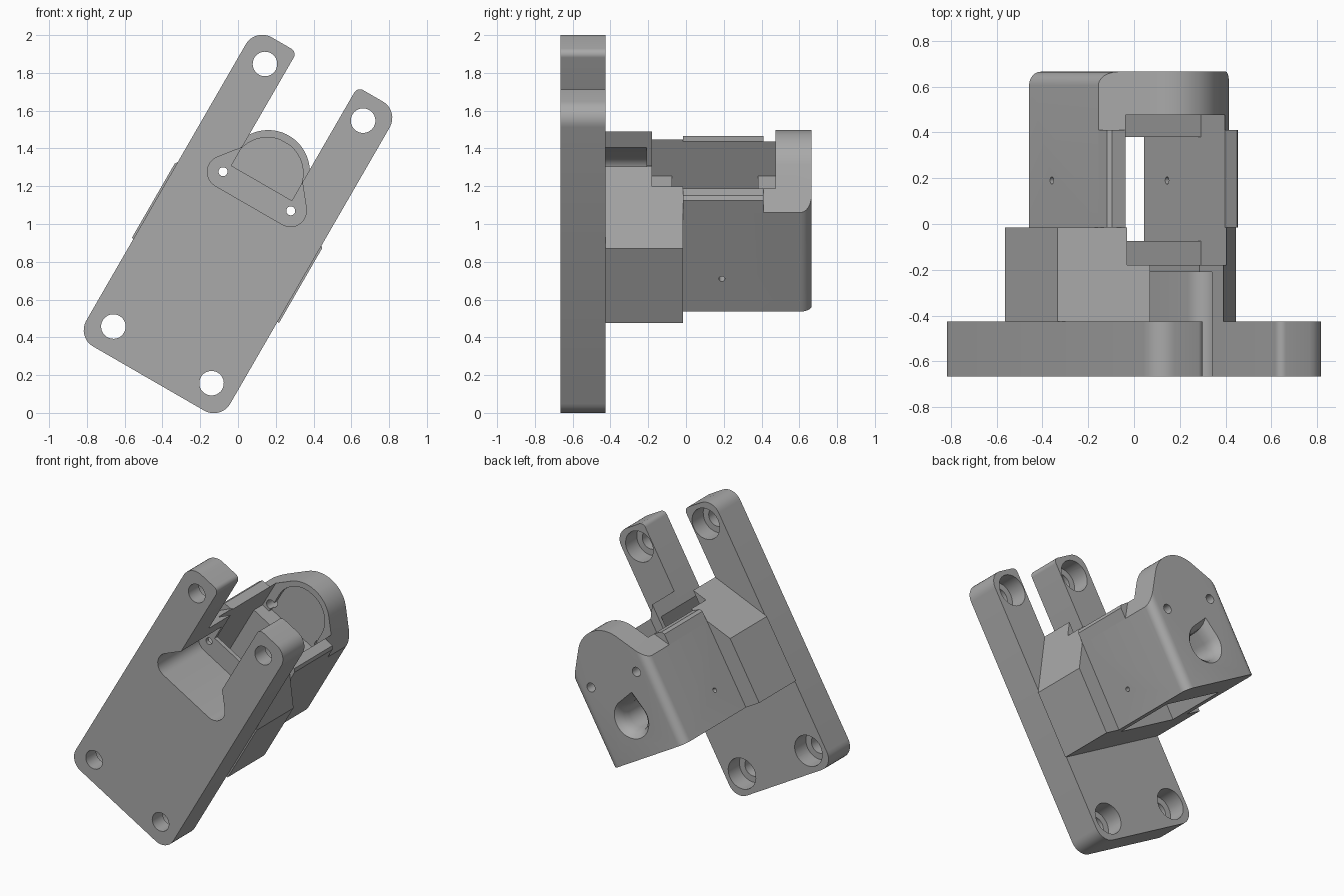
import bpy, bmesh
from math import sin, cos, pi, radians
from mathutils import Vector

if "Cube" in bpy.data.objects:
    bpy.data.objects.remove(bpy.data.objects["Cube"])

grey = bpy.data.materials.new("warm_grey_plastic")
grey.use_nodes = True
colour = (0.4, 0.4, 0.4, 1)
grey.diffuse_color = colour
grey.node_tree.nodes["Principled BSDF"].inputs["Base Color"].default_value = colour

TILT = radians(30)


def place(u, v, y):
    """Bracket frame (width u, length v, depth y) to the tilted world frame."""
    return Vector((cos(TILT) * u + sin(TILT) * v, y, 1 - sin(TILT) * u + cos(TILT) * v))


def rounded(points, steps=8):
    """Fillet each (u, v, radius) corner of a closed outline."""
    out = []
    for i, (u, v, r) in enumerate(points):
        p = Vector((u, v))
        if not r:
            out.append(p)
            continue
        a = (Vector(points[i - 1][:2]) - p).normalized()
        b = (Vector(points[(i + 1) % len(points)][:2]) - p).normalized()
        half = a.angle(b) / 2
        centre = p + (a + b).normalized() * (r / sin(half))
        start = p + a * (r / math_tan(half)) - centre
        end = p + b * (r / math_tan(half)) - centre
        sweep = start.angle_signed(end)
        for k in range(steps + 1):
            t = -sweep * k / steps
            out.append(centre + Vector((start.x * cos(t) - start.y * sin(t),
                                        start.x * sin(t) + start.y * cos(t))))
    return out


def math_tan(a):
    return sin(a) / cos(a)


def mirrored(half):
    """Complete a right-hand half outline across u = 0."""
    return half + [(-p[0],) + tuple(p[1:]) for p in reversed(half)]


def circle(u, v, r, n=32):
    return [(u + r * cos(2 * pi * k / n), v + r * sin(2 * pi * k / n)) for k in range(n)]


def loft(name, sections, side_bevel=0):
    """Skin equal-length outlines, each given as (y, outline)."""
    bm = bmesh.new()
    rings = [[bm.verts.new((p[0], p[1], y)) for p in pts] for y, pts in sections]
    bm.faces.new(rings[0])
    bm.faces.new(rings[-1])
    for a, b in zip(rings, rings[1:]):
        for i in range(len(a)):
            j = (i + 1) % len(a)
            bm.faces.new((a[i], a[j], b[j], b[i]))
    if side_bevel:
        wide = max(abs(v.co.x) for v in bm.verts)
        back = sections[-1][0]
        edges = [e for e in bm.edges if all(
            abs(v.co.z - back) < 1e-4 and abs(abs(v.co.x) - wide) < 1e-4 for v in e.verts)
            and e.verts[0].co.x * e.verts[1].co.x > 0]
        bmesh.ops.bevel(bm, geom=edges, offset=side_bevel, segments=6, profile=0.5,
                        affect='EDGES')
    for v in bm.verts:
        v.co = place(v.co.x, v.co.y, v.co.z)
    bmesh.ops.recalc_face_normals(bm, faces=bm.faces)
    mesh = bpy.data.meshes.new(name)
    bm.to_mesh(mesh)
    bm.free()
    mesh.materials.append(grey)
    ob = bpy.data.objects.new(name, mesh)
    bpy.context.collection.objects.link(ob)
    return ob


def prism(name, pts, y0, y1, **kw):
    return loft(name, [(y0, pts), (y1, pts)], **kw)


def box(name, u, v0, v1, y0, y1):
    return prism(name, [(-u, v0), (u, v0), (u, v1), (-u, v1)], y0, y1)


def finish(ob, cutters=()):
    """Cut the part, then smooth only its shallow edges."""
    for c in cutters:
        c.hide_render = True
        mod = ob.modifiers.new("cut", 'BOOLEAN')
        mod.operation, mod.object, mod.solver = 'DIFFERENCE', c, 'EXACT'
    bpy.context.view_layer.update()
    deps = bpy.context.evaluated_depsgraph_get()
    mesh = bpy.data.meshes.new_from_object(ob.evaluated_get(deps))
    ob.modifiers.clear()
    ob.data = mesh
    bpy.ops.object.select_all(action='DESELECT')
    ob.select_set(True)
    bpy.context.view_layer.objects.active = ob
    bpy.ops.object.shade_smooth_by_angle(angle=radians(30))


# Depth stations
FRONT, PLATE, STEP, BACK = -0.665, -0.425, -0.015, 0.665
POCKET, CAVITY, INNER_BACK = -0.21, -0.18, 0.475

# Forked mounting plate with the flared slot in its outline
plate = prism("mounting_plate", rounded(mirrored([
    (0.44, -0.945, 0.1), (0.44, 0.945, 0.1), (0.185, 0.945, 0.035),
    (0.185, 0.361, 0), (0.382, 0.115, 0.085)])), FRONT, PLATE)
cuts = []
for u in (-0.3, 0.3):
    for v in (-0.8, 0.805):
        cuts.append(prism("bolt_hole", circle(u, v, 0.065), -0.7, -0.4))
        cuts.append(prism("bolt_counterbore", circle(u, v, 0.108), -0.55, -0.4))

# Wide block behind the plate
front_block = prism("front_block", mirrored([(0.45, -0.345), (0.45, 0.11), (0.185, 0.459)]),
                    PLATE, STEP)
pocket = prism("pocket", rounded(mirrored([
    (0.185, 0.6, 0), (0.185, 0.361, 0), (0.382, 0.115, 0.085)])), -0.45, POCKET)
front_opening = box("front_opening", 0.185, 0.25, 0.7, -0.25, -0.1)

# Narrow rear housing with a round-topped end wall
arc = [(0.22 * cos(a), 0.32 + 0.22 * sin(a))
       for a in (radians(38.7 + 51.3 * k / 12) for k in range(12))]
rear_half = [(0.33, -0.345), (0.33, 0.26)] + arc
rear = prism("rear_housing", mirrored(rear_half), STEP, BACK, side_bevel=0.06)

# Cavity shared by both blocks, with a shelf at each end
cavity = box("cavity", 0.25, 0.15, 0.8, CAVITY, INNER_BACK)
shaft = box("shaft", 0.25, -0.5, 0.3, -0.075, 0.38)

# Shallow round-topped recess on the inside of the end wall
recess_half = [(0.19, 0.15)] + [(0.19 * cos(a), 0.31 + 0.19 * sin(a))
                                for a in (pi / 2 * k / 10 for k in range(10))]
recess = prism("recess", mirrored(recess_half), 0.4, 0.505)

# Screw holes beside the cavity
front_screws = [prism("front_screw_hole", circle(s * 0.207, 0.2, 0.024, 16), -0.3, -0.1)
                for s in (-1, 1)]
rear_screws = [prism("rear_screw_hole", circle(s * 0.205, 0.2, 0.032, 20), 0.4, 0.7)
               for s in (-1, 1)]


# Flared teardrop cable hole, its tip pointing straight up
def teardrop(r):
    pts = [(r * cos(a), r * sin(a)) for a in
           (radians(135 + 270 * k / 36) for k in range(37))] + [(0, r * 1.42)]
    return [(x * cos(TILT) - z * sin(TILT), x * sin(TILT) + z * cos(TILT) - 0.08)
            for x, z in pts]


cable_hole = loft("cable_hole", [(y, teardrop(r)) for y, r in (
    (0.3, 0.09), (0.57, 0.09), (0.61, 0.097), (0.64, 0.11), (0.665, 0.135), (0.7, 0.17))])

# Pin hole running across both side walls
bpy.ops.mesh.primitive_cylinder_add(vertices=16, radius=0.016, depth=1,
                                    location=place(0, -0.145, 0.19),
                                    rotation=(0, pi / 2 + TILT, 0))
pin_hole = bpy.context.object
pin_hole.name = "pin_hole"

finish(plate, cuts)
finish(front_block, [pocket, front_opening, cavity, shaft] + front_screws)
finish(rear, [cavity, shaft, recess, cable_hole, pin_hole] + rear_screws)

# Raised lips along the tops of the side walls
for side, s in (("left", 1), ("right", -1)):
    lip = [(0.25, 0.36), (0.33, 0.26), (0.33, 0.335), (0.315, 0.355)]
    short = [(u, v) for u, v in lip]
    finish(prism(side + "_wall_lip", [(s * u, v) for u, v in short], STEP, 0.41))

# Remove the cutters
for c in cuts + front_screws + rear_screws + [pocket, front_opening, cavity, shaft,
                                              recess, cable_hole, pin_hole]:
    bpy.data.objects.remove(c)
